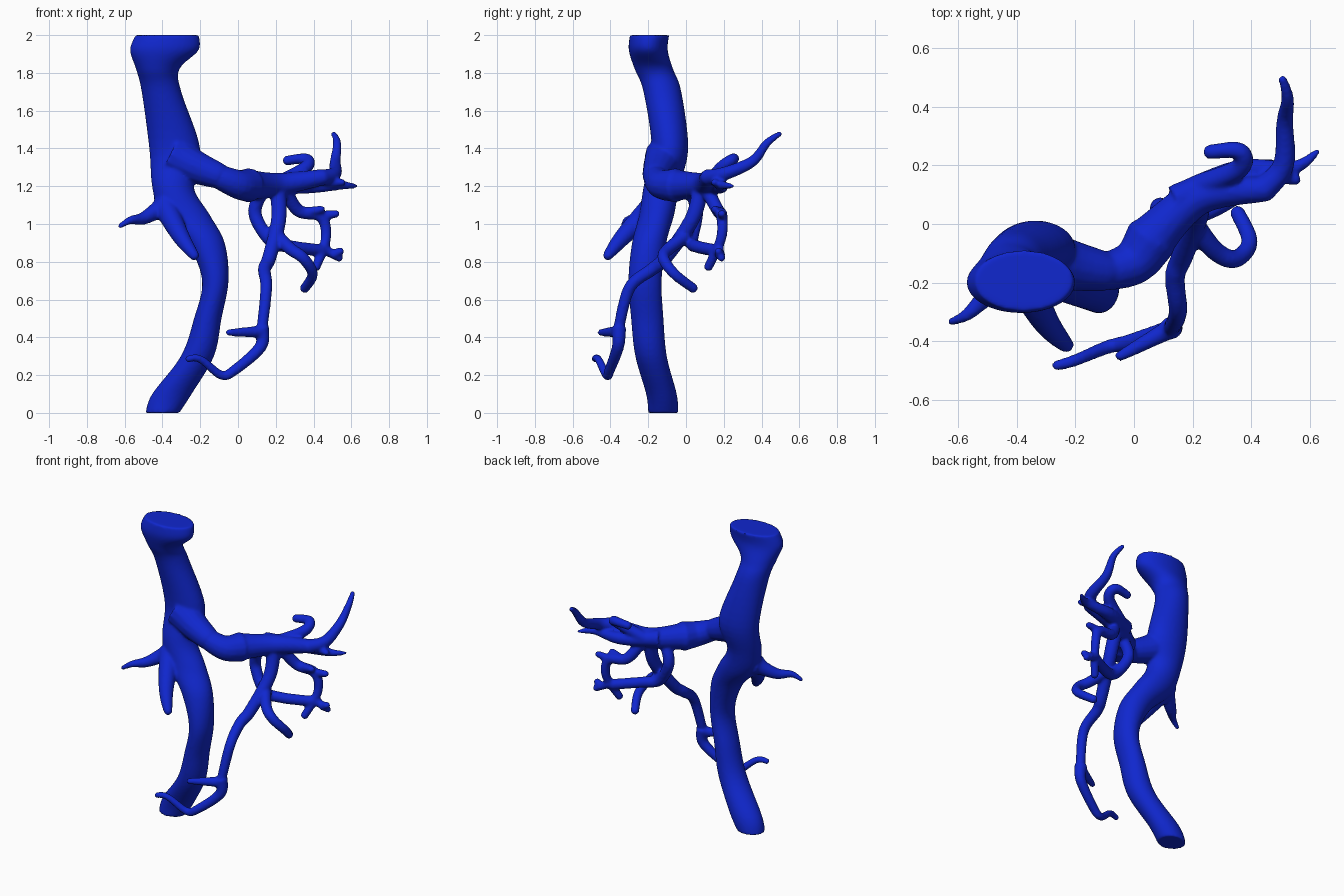
import bpy, bmesh, math
from mathutils import Vector


def spline(rows, steps=6):
    """Catmull-Rom curve through a few control rows."""
    rows = [Vector(r) for r in rows]
    out = []
    for i in range(len(rows) - 1):
        a, b = rows[max(i - 1, 0)], rows[i]
        c, d = rows[i + 1], rows[min(i + 2, len(rows) - 1)]
        for s in range(steps):
            t = s / steps
            out.append(0.5 * (2 * b + (c - a) * t + (2 * a - 5 * b + 4 * c - d) * t * t
                              + (3 * b - a - 3 * c + d) * t ** 3))
    return out + [rows[-1]]


def circle(n):
    return [(math.cos(math.tau * i / n), math.sin(math.tau * i / n)) for i in range(n)]


def loft(rings):
    loops = [[bm.verts.new(p) for p in ring] for ring in rings]
    for a, b in zip(loops, loops[1:]):
        for i in range(len(a)):
            bm.faces.new((a[i - 1], a[i], b[i], b[i - 1]))
    bm.faces.new(loops[0][::-1])
    bm.faces.new(loops[-1])


def trunk(rows):
    """Level elliptical sections (z, x, y, half width); depth grows slowly with height."""
    loft([[Vector((x + c * w, y + s * (0.08 + 0.012 * z), z)) for c, s in circle(32)]
          for z, x, y, w in spline(rows)])


def tube(points, r0, r1, bend=1.0):
    """Round tube along a path, tapering from r0 to r1, with a rounded tip."""
    pos = spline(points)
    last = len(pos) - 1
    rings, side = [], None
    for i, p in enumerate(pos):
        t = (pos[min(i + 1, last)] - pos[max(i - 1, 0)]).normalized()
        side = t.orthogonal() if side is None else side - t * side.dot(t)
        side.normalize()
        up = t.cross(side)
        r = r0 + (r1 - r0) * (i / last) ** bend
        rings.append([p + r * (c * side + s * up) for c, s in circle(14)])
    end = pos[-1] + t * r1 * 0.5
    rings.append([end + (q - pos[-1]) * 0.5 for q in rings[-1]])
    loft(rings)


bm = bmesh.new()

# Main trunk
trunk([(0, -.4, -.12, .09), (.1, -.35, -.13, .105), (.3, -.215, -.185, .088),
       (.5, -.16, -.205, .073), (.7, -.12, -.217, .07), (.9, -.17, -.195, .1),
       (1.05, -.28, -.155, .13), (1.2, -.345, -.13, .11), (1.4, -.335, -.085, .135),
       (1.7, -.405, -.125, .105), (1.82, -.425, -.17, .115), (1.92, -.39, -.2, .182),
       (2, -.375, -.193, .168)])

# Large side vessel: flared root, swollen middle, rising tip
tube([(-.34, -.11, 1.36), (-.22, -.14, 1.3), (-.09, -.165, 1.25)], .11, .066)
tube([(-.1, -.165, 1.25), (0, -.13, 1.21), (.06, -.05, 1.205)], .064, .092)
tube([(.05, -.06, 1.205), (.22, .09, 1.21), (.46, .12, 1.25)], .092, .042, .7)
tube([(.44, .115, 1.245), (.51, .2, 1.265), (.515, .35, 1.33), (.525, .43, 1.43),
      (.505, .5, 1.48)], .045, .014)

# Lower fork, its stub, and the upper hook
tube([(.14, .08, 1.22), (.36, .18, 1.2), (.54, .19, 1.205), (.63, .25, 1.2)], .055, .01)
tube([(.47, .17, 1.22), (.56, .15, 1.22)], .03, .018)
tube([(.22, .13, 1.22), (.36, .19, 1.3), (.36, .25, 1.345), (.25, .245, 1.335)], .04, .025)

# Long descending branch with its side tip
tube([(.21, .08, 1.19), (.215, .03, 1.02), (.165, -.11, .82), (.14, -.18, .76),
      (.15, -.3, .66), (.125, -.36, .43)], .044, .029)
tube([(.125, -.355, .45), (.12, -.36, .35), (-.02, -.405, .225), (-.09, -.42, .2),
      (-.2, -.465, .285), (-.27, -.485, .285)], .042, .018, .6)
tube([(.12, -.36, .43), (-.055, -.455, .425)], .035, .017)

# Curl in front, inner loop, outer loop
tube([(.205, 0, .94), (.275, -.09, .87), (.345, -.12, .82), (.395, -.06, .735),
      (.35, .045, .655)], .037, .026)
tube([(.12, .04, 1.16), (.09, .055, 1.05), (.175, .03, .91), (.28, .06, .88),
      (.44, .16, .86)], .037, .033)
tube([(.25, .11, 1.18), (.32, .17, 1.07), (.44, .19, 1.04), (.465, .185, .92),
      (.41, .115, .765)], .038, .024)

# Short tips on the outer loop
for start, end in [((.42, .19, 1.04), (.53, .19, 1.055)), ((.36, .18, 1.06), (.45, .15, 1.08)),
                   ((.45, .17, .87), (.545, .19, .815)), ((.5, .18, .835), (.55, .17, .86))]:
    tube([start, end], .03, .019)

# Small left twig and small front branch
tube([(-.4, -.17, 1.09), (-.5, -.245, 1.03), (-.57, -.31, 1.02), (-.63, -.335, .985)],
     .065, .012, .5)
tube([(-.39, -.17, 1.1), (-.3, -.335, .93), (-.225, -.42, .825)], .068, .024)

bmesh.ops.recalc_face_normals(bm, faces=bm.faces)
mesh = bpy.data.meshes.new("branching_vessel")
bm.to_mesh(mesh)
bm.free()
vessel = bpy.data.objects.new("branching_vessel", mesh)
bpy.context.collection.objects.link(vessel)

# Fuse every tube into one skin and soften the joints
fuse = vessel.modifiers.new("fuse", 'REMESH')
fuse.mode = 'VOXEL'
fuse.voxel_size = 0.009
fuse.use_smooth_shade = True
soft = vessel.modifiers.new("soften", 'SMOOTH')
soft.factor = 0.5
soft.iterations = 6

blue = bpy.data.materials.new("vessel_blue")
blue.diffuse_color = (0.005, 0.02, 0.62, 1)
mesh.materials.append(blue)
